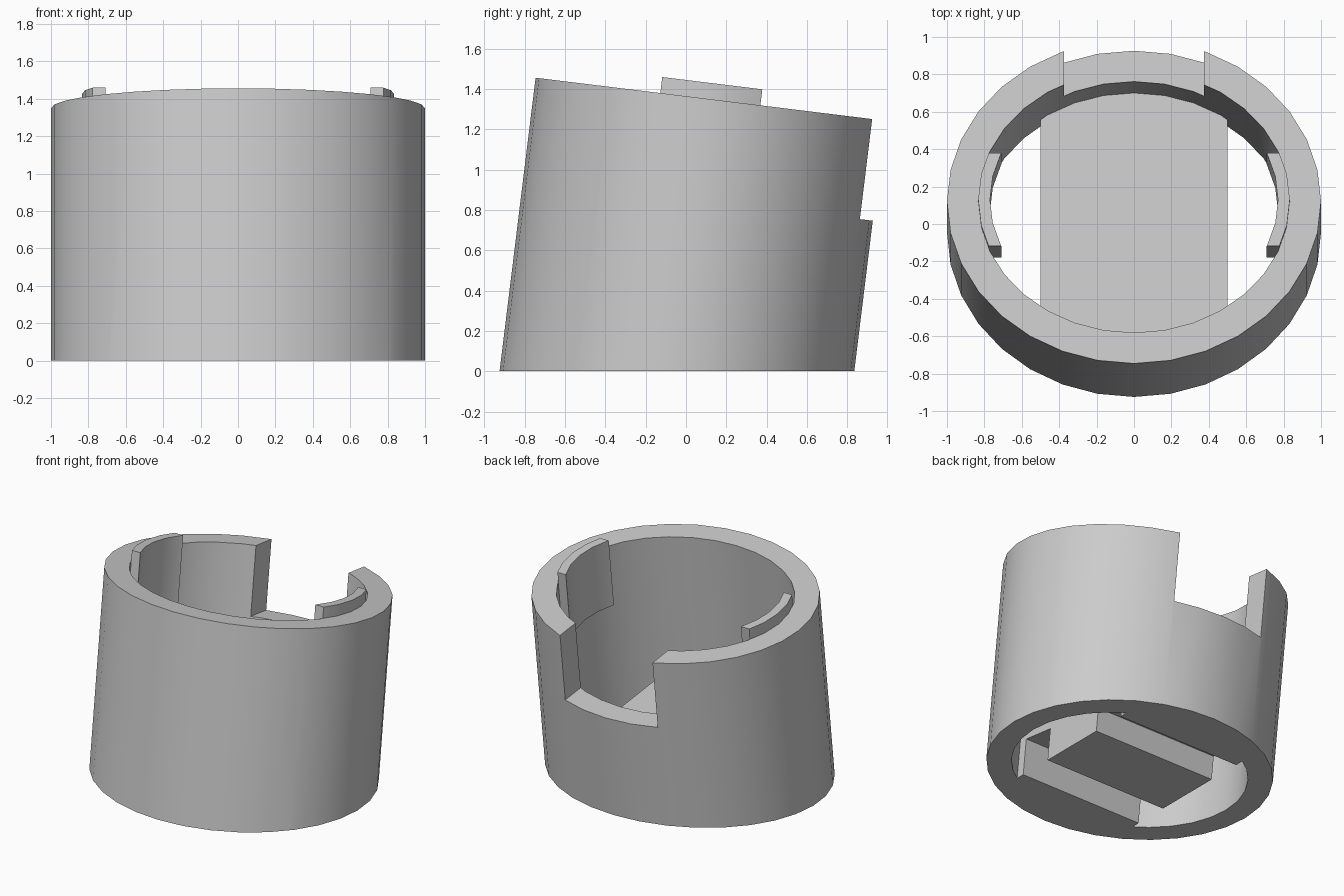
import bpy, bmesh, math
from mathutils import Matrix, Vector

cube = bpy.data.objects.get("Cube")
if cube:
    bpy.data.objects.remove(cube, do_unlink=True)

# Sizes measured along the leaning axis of the cup
LEAN = Matrix.Translation((0, -0.045, 0)) @ Matrix.Rotation(math.radians(-7), 4, 'X')
TOP = 1.359
OUTER = (1.0, 0.873)
INNER = (0.833, 0.707)
TAB_INNER = (0.77, 0.645)
SIDES = 32

grey = bpy.data.materials.new("light_grey")
grey.use_nodes = True
grey.diffuse_color = (0.6, 0.6, 0.6, 1)
grey.node_tree.nodes["Principled BSDF"].inputs["Base Color"].default_value = (0.6, 0.6, 0.6, 1)


def make(name, bm, matrix):
    bm.transform(matrix)
    mesh = bpy.data.meshes.new(name)
    bm.to_mesh(mesh)
    bm.free()
    mesh.materials.append(grey)
    obj = bpy.data.objects.new(name, mesh)
    bpy.context.collection.objects.link(obj)
    return obj


def oval(name, radii, low, high):
    bm = bmesh.new()
    bmesh.ops.create_cone(bm, cap_ends=True, segments=SIDES, radius1=1, radius2=1, depth=1)
    shape = Matrix.Translation((0, 0, (low + high) / 2)) @ Matrix.Diagonal((*radii, high - low, 1))
    return make(name, bm, LEAN @ shape)


def box(name, low, high, frame=LEAN):
    low, high = Vector(low), Vector(high)
    bm = bmesh.new()
    bmesh.ops.create_cube(bm, size=1)
    shape = Matrix.Translation((low + high) / 2) @ Matrix.Diagonal((*(high - low), 1))
    return make(name, bm, frame @ shape)


def combine(obj, other, operation):
    mod = obj.modifiers.new(operation.lower(), 'BOOLEAN')
    mod.operation = operation
    mod.solver = 'EXACT'
    mod.object = other
    bpy.ops.object.select_all(action='DESELECT')
    bpy.context.view_layer.objects.active = obj
    obj.select_set(True)
    bpy.ops.object.modifier_apply(modifier=mod.name)
    bpy.data.objects.remove(other, do_unlink=True)


# Oval tube
body = oval("cup_body", OUTER, -0.4, TOP)
combine(body, oval("bore", INNER, -0.6, TOP + 0.2), 'DIFFERENCE')

# Floor bar across the bore, with two grooves underneath
bar = oval("floor_bar", (0.9, 0.78), -0.4, 0.36)
combine(bar, box("bar_sides", (-0.5, -1, -1), (0.5, 1, 1)), 'INTERSECT')
for low, high in ((-0.5, -0.25), (0.25, 0.5)):
    combine(bar, box("groove", (-0.8, low, -0.7), (0.8, high, 0.2)), 'DIFFERENCE')
combine(body, bar, 'UNION')

# Notch in the back rim and level foot
combine(body, box("notch", (-0.375, 0.2, TOP - 0.5), (0.375, 1.3, TOP + 0.3)), 'DIFFERENCE')
combine(body, box("ground_cut", (-2, -2, -1), (2, 2, 0), Matrix()), 'DIFFERENCE')

# Curved tabs inside the rim
parts = [body]
for name, low, high in (("left_tab", 0.4, 1.0), ("right_tab", -1.0, -0.4)):
    tab = oval(name, INNER, TOP - 0.42, TOP + 0.08)
    combine(tab, oval("tab_bore", TAB_INNER, 0.5, TOP + 0.4), 'DIFFERENCE')
    combine(tab, box("tab_limits", (low, -0.25, 0.3), (high, 0.25, TOP + 0.6)), 'INTERSECT')
    parts.append(tab)

# Smooth curved walls, crisp edges
bpy.ops.object.select_all(action='DESELECT')
for part in parts:
    part.select_set(True)
bpy.context.view_layer.objects.active = body
bpy.ops.object.shade_smooth_by_angle(angle=math.radians(30))
